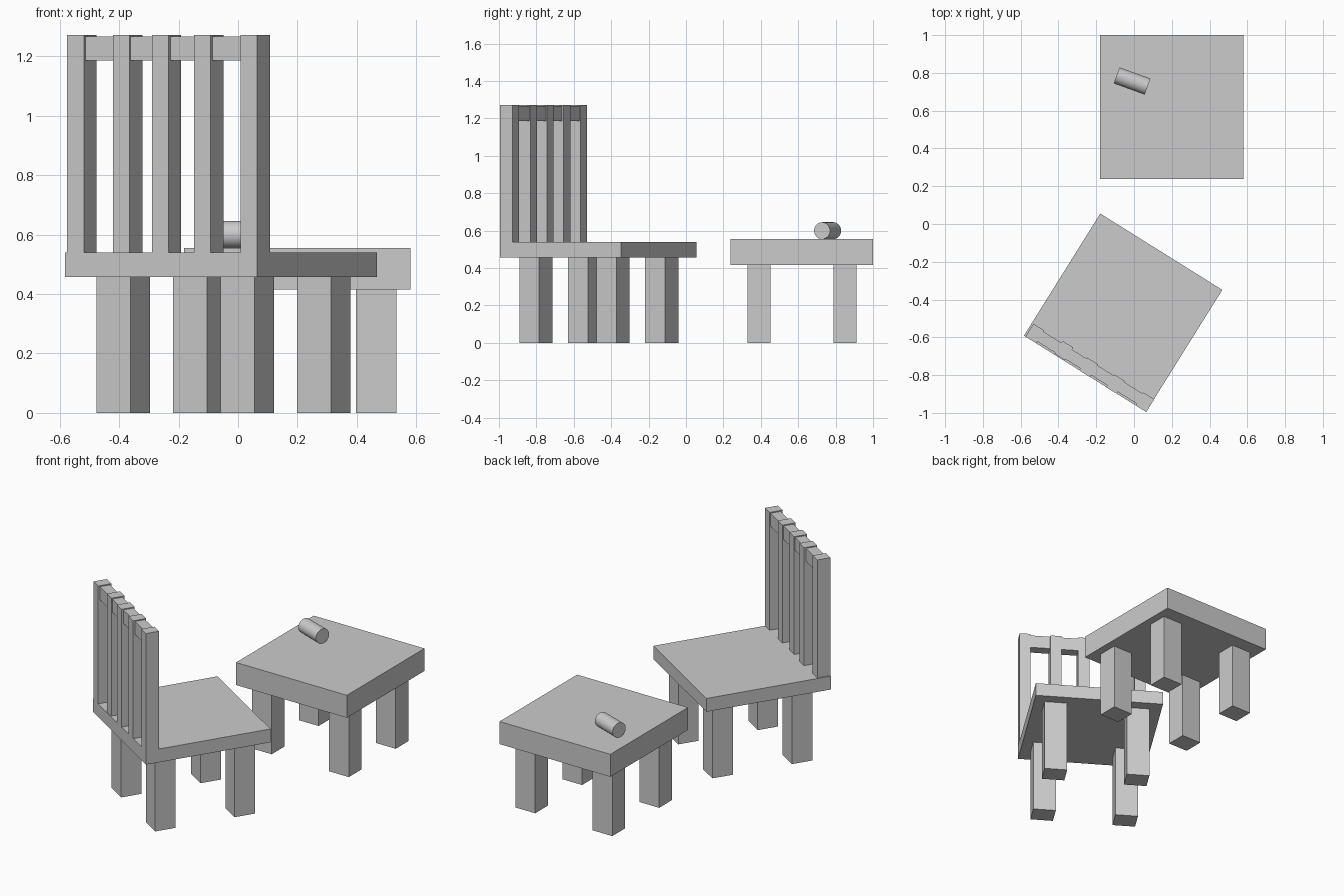
import bpy
from math import radians, pi
from mathutils import Matrix, Vector

if "Cube" in bpy.data.objects:
    bpy.data.objects.remove(bpy.data.objects["Cube"])


def box(name, lo, hi, frame=Matrix()):
    """Box between two local corners, placed by a frame matrix."""
    lo, hi = Vector(lo), Vector(hi)
    bpy.ops.mesh.primitive_cube_add(size=1)
    ob = bpy.context.object
    ob.name = name
    size = hi - lo
    ob.data.transform(Matrix.Translation((lo + hi) / 2) @ Matrix.Diagonal((*size, 1)))
    ob.matrix_world = frame
    return ob


def legs(prefix, cx, cy, dx, dy, top, frame):
    """Four legs mirrored about (cx, cy)."""
    w, d = 0.0675, 0.0625
    for sx, side in ((-1, "left"), (1, "right")):
        for sy, end in ((-1, "front"), (1, "rear")):
            x, y = cx + sx * dx, cy + sy * dy
            box(f"{prefix}_{end}_{side}_leg", (x - w, y - d, 0), (x + w, y + d, top), frame)


# Table
table = Matrix.Translation((0.2, 0.62, 0))
box("table_top", (-0.381, -0.381, 0.415), (0.381, 0.381, 0.555), table)
legs("table", 0, 0, 0.265, 0.23, 0.415, table)

# Chair, turned about the vertical axis
chair = Matrix.Translation((-0.0575, -0.47, 0)) @ Matrix.Rotation(radians(-32), 4, 'Z')
box("chair_seat", (-0.381, -0.381, 0.457), (0.381, 0.381, 0.54), chair)
legs("chair", 0.005, 0.008, 0.246, 0.243, 0.457, chair)

# Backrest slats, slightly uneven
for i, (du, dv) in enumerate([(0, 0), (0.007, 0.005), (-0.007, -0.001), (-0.012, -0.001), (0, 0)]):
    u, v = -0.372 + 0.172 * i + du, -0.381 + dv
    box(f"back_slat_{i + 1}", (u, v, 0.54), (u + 0.066, v + 0.08, 1.272), chair)

# Top rail between the outer slats
box("back_rail", (-0.34, -0.370, 1.185), (0.35, -0.308, 1.266), chair)

# Small cylinder lying on the table
bpy.ops.mesh.primitive_cylinder_add(vertices=32, radius=0.045, depth=0.174)
can = bpy.context.object
can.name = "lying_cylinder"
can.matrix_world = (Matrix.Translation((-0.01, 0.757, 0.6))
                    @ Matrix.Rotation(radians(-20), 4, 'Z')
                    @ Matrix.Rotation(pi / 2, 4, 'Y'))
bpy.ops.object.shade_smooth_by_angle()
